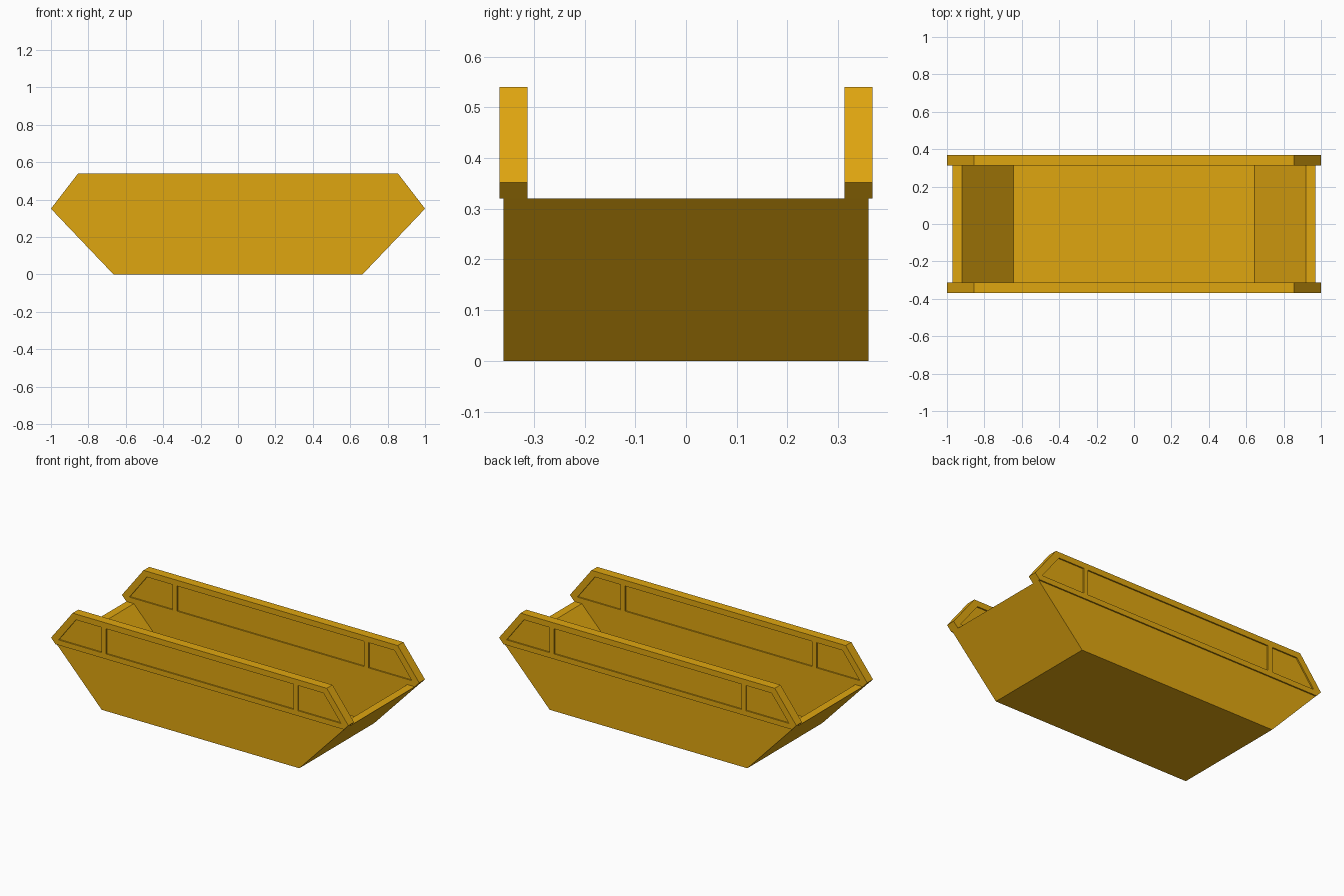
import bpy
import bmesh

if "Cube" in bpy.data.objects:
    bpy.data.objects.remove(bpy.data.objects["Cube"], do_unlink=True)

# Single painted-steel colour
COLOUR = (0.74, 0.38, 0.005, 1.0)
paint = bpy.data.materials.new("yellow_paint")
paint.use_nodes = True
paint.diffuse_color = COLOUR
paint.node_tree.nodes["Principled BSDF"].inputs["Base Color"].default_value = COLOUR


def make_object(name, bm):
    bmesh.ops.recalc_face_normals(bm, faces=bm.faces)
    mesh = bpy.data.meshes.new(name)
    bm.to_mesh(mesh)
    bm.free()
    mesh.materials.append(paint)
    obj = bpy.data.objects.new(name, mesh)
    bpy.context.collection.objects.link(obj)
    return obj


def add_prism(bm, profile, y0, y1):
    """Extrude an (x, z) outline along y."""
    face = bm.faces.new([bm.verts.new((x, y0, z)) for x, z in profile])
    result = bmesh.ops.extrude_face_region(bm, geom=[face])
    verts = [v for v in result["geom"] if isinstance(v, bmesh.types.BMVert)]
    bmesh.ops.translate(bm, verts=verts, vec=(0, y1 - y0, 0))


def mirrored(half):
    """Complete a symmetric outline from its right half, bottom to top."""
    return half + [(-x, z) for x, z in reversed(half)]


# Tub: open trapezoid shell, from outer bottom over the rim to the inner floor
rings = [(0.665, 0.36, 0.0), (0.97, 0.36, 0.32),
         (0.92, 0.313, 0.32), (0.645, 0.313, 0.03)]
bm = bmesh.new()
loops = [[bm.verts.new((sx * x, sy * y, z))
          for sx, sy in ((-1, -1), (1, -1), (1, 1), (-1, 1))]
         for x, y, z in rings]
for low, high in zip(loops, loops[1:]):
    for i in range(4):
        j = (i + 1) % 4
        bm.faces.new((low[i], low[j], high[j], high[i]))
bm.faces.new(loops[0])
bm.faces.new(loops[-1])
make_object("tub", bm)

# Side boards: thick raised walls with three recessed panels on each face
board = mirrored([(0.97, 0.32), (1.0, 0.352), (0.855, 0.54)])
middle_panel = mirrored([(0.63, 0.352), (0.63, 0.505)])
end_panel = [(0.66, 0.352), (0.95, 0.352), (0.833, 0.505), (0.66, 0.505)]
panels = [middle_panel, end_panel, [(-x, z) for x, z in end_panel]]
INNER, OUTER, RECESS = 0.313, 0.368, 0.008

for side, name in ((-1, "front_side_board"), (1, "back_side_board")):
    bm = bmesh.new()
    add_prism(bm, board, side * INNER, side * OUTER)
    wall = make_object(name, bm)

    bm = bmesh.new()
    for panel in panels:
        add_prism(bm, panel, side * (OUTER - RECESS), side * (OUTER + 0.05))
        add_prism(bm, panel, side * (INNER - 0.05), side * (INNER + RECESS))
    cutter = make_object("panel_cutter", bm)
    cutter.hide_render = True

    cut = wall.modifiers.new("panels", "BOOLEAN")
    cut.operation = "DIFFERENCE"
    cut.solver = "EXACT"
    cut.object = cutter
    bpy.context.view_layer.objects.active = wall
    bpy.ops.object.modifier_apply(modifier=cut.name)
    bpy.data.objects.remove(cutter, do_unlink=True)
